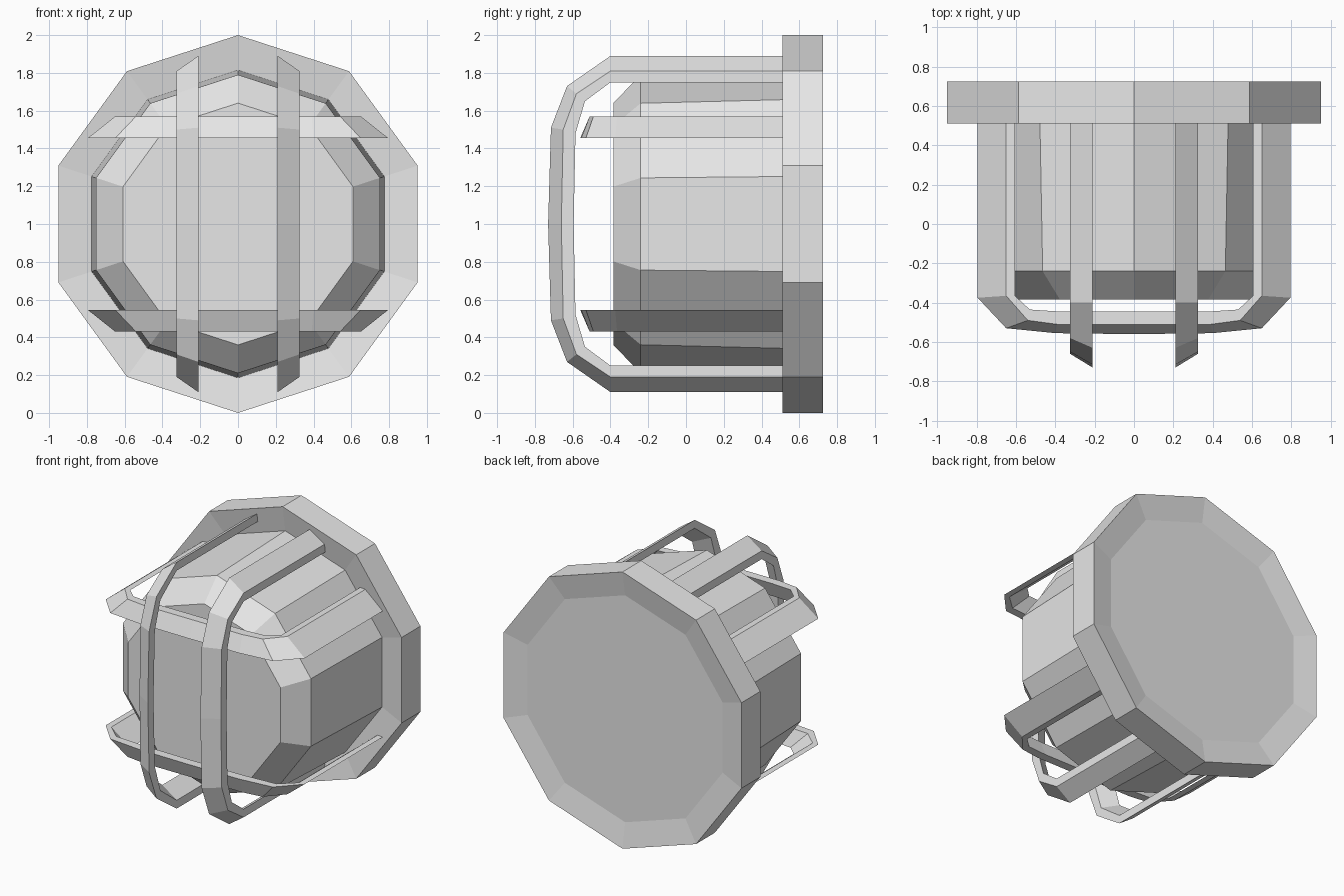
import bpy
import bmesh
import math

cube = bpy.data.objects.get("Cube")
if cube:
    bpy.data.objects.remove(cube)

SIDES = 10
CENTRE = 1.0

grey = bpy.data.materials.new("plain grey")
grey.use_nodes = True
grey.diffuse_color = (0.8, 0.8, 0.8, 1)
grey.node_tree.nodes["Principled BSDF"].inputs["Base Color"].default_value = grey.diffuse_color


def finish(name, bm):
    bmesh.ops.recalc_face_normals(bm, faces=bm.faces)
    mesh = bpy.data.meshes.new(name)
    bm.to_mesh(mesh)
    bm.free()
    mesh.materials.append(grey)
    obj = bpy.data.objects.new(name, mesh)
    bpy.context.collection.objects.link(obj)
    return obj


def skin(bm, loops):
    """Bridge matching closed loops of points and cap both ends."""
    rings = [[bm.verts.new(p) for p in loop] for loop in loops]
    for a, b in zip(rings, rings[1:]):
        n = len(a)
        for i in range(n):
            j = (i + 1) % n
            bm.faces.new((a[i], a[j], b[j], b[i]))
    bm.faces.new(rings[0])
    bm.faces.new(rings[-1])


def turned(name, profile):
    """Ten-sided solid around the y axis from (radius, y) pairs."""
    bm = bmesh.new()
    angles = [math.tau * i / SIDES for i in range(SIDES)]
    skin(bm, [[(r * math.sin(a), y, CENTRE + r * math.cos(a)) for a in angles]
              for r, y in profile])
    return finish(name, bm)


def bar(name, near, far, outer_near, outer_far, inner_far, place):
    """Slanted strap: half rails of (y, reach), mirrored into a full hoop."""
    inner_near = [(a[0] + c[0] - b[0], a[1] + c[1] - b[1])
                  for a, b, c in zip(outer_near, outer_far, inner_far)]
    rails = [(near, outer_near), (far, outer_far), (far, inner_far), (near, inner_near)]
    loops = []
    count = len(outer_near)
    for k in range(2 * count - 1):
        i = min(k, 2 * count - 2 - k)
        side = 1 if k < count else -1
        loops.append([place(offset, rail[i][0], side * rail[i][1])
                      for offset, rail in rails])
    bm = bmesh.new()
    skin(bm, loops)
    return finish(name, bm)


# Mounting plate with shallow dished faces
turned("mounting_plate", [(0.81, 0.54), (1, 0.51), (1, 0.725), (0.82, 0.695)])

# Lamp cover with a chamfered front
turned("lamp_cover", [(0.815, 0.56), (0.79, -0.24), (0.64, -0.385)])

# Upright guard bars
upright = (
    [(0.54, 0.89), (-0.4, 0.89), (-0.63, 0.73), (-0.715, 0.51), (-0.73, 0)],
    [(0.54, 0.81), (-0.4, 0.81), (-0.58, 0.69), (-0.65, 0.5), (-0.66, 0)],
    [(0.54, 0.75), (-0.4, 0.75), (-0.535, 0.65), (-0.585, 0.48), (-0.595, 0)],
)
for name, s in (("left", 1), ("right", -1)):
    bar(name + "_upright_bar", s * 0.21, s * 0.325, *upright,
        lambda o, y, r: (o, y, CENTRE + r))

# Cross guard bars
cross = (
    [(0.54, 0.795), (-0.375, 0.795), (-0.53, 0.65), (-0.555, 0.4), (-0.56, 0)],
    [(0.54, 0.65), (-0.365, 0.65), (-0.49, 0.54), (-0.51, 0.39), (-0.51, 0)],
    [(0.54, 0.605), (-0.365, 0.605), (-0.435, 0.53), (-0.445, 0.38), (-0.445, 0)],
)
for name, s in (("upper", 1), ("lower", -1)):
    bar(name + "_cross_bar", s * 0.455, s * 0.57, *cross,
        lambda o, y, r: (r, y, CENTRE + o))
